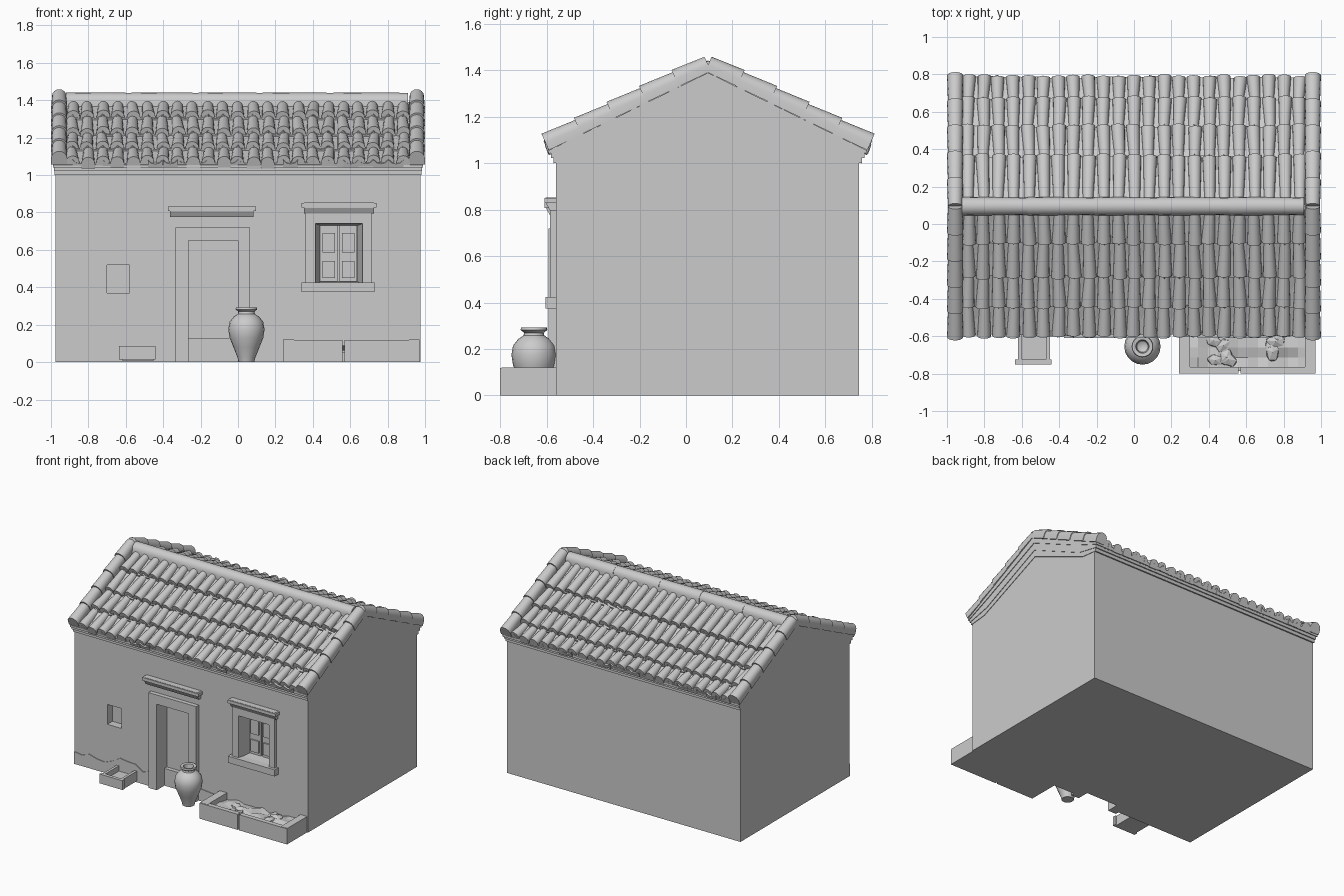
import bpy, bmesh, random
from math import sin, cos, pi, radians
from mathutils import Vector, Matrix

if "Cube" in bpy.data.objects:
    bpy.data.objects.remove(bpy.data.objects["Cube"])

random.seed(4)
RY, SLOPE = 0.095, 0.49          # ridge y position and roof pitch


def finish(name, bm, smooth=False):
    bmesh.ops.recalc_face_normals(bm, faces=bm.faces)
    me = bpy.data.meshes.new(name)
    bm.to_mesh(me)
    bm.free()
    ob = bpy.data.objects.new(name, me)
    bpy.context.collection.objects.link(ob)
    if smooth:
        bpy.ops.object.select_all(action='DESELECT')
        ob.select_set(True)
        bpy.context.view_layer.objects.active = ob
        bpy.ops.object.shade_smooth_by_angle(angle=radians(40))
    return ob


def loft(bm, prof, p0, p1, s0, s1, side=(1, 0, 0)):
    """Solid between two scaled copies of a profile."""
    p0, p1, side = Vector(p0), Vector(p1), Vector(side)
    up = (p1 - p0).cross(side).normalized()
    if up.z < 0:
        up = -up
    rings = []
    for p, s in ((p0, s0), (p1, s1)):
        sx, sy = s if isinstance(s, tuple) else (s, s)
        rings.append([bm.verts.new(p + side * u * sx + up * v * sy) for u, v in prof])
    n = len(prof)
    bm.faces.new(rings[0])
    bm.faces.new(rings[1][::-1])
    for i in range(n):
        j = (i + 1) % n
        bm.faces.new((rings[0][i], rings[1][i], rings[1][j], rings[0][j]))


def add_box(bm, x0, x1, y0, y1, z0, z1):
    m = Matrix.Translation(((x0 + x1) / 2, (y0 + y1) / 2, (z0 + z1) / 2))
    bmesh.ops.create_cube(bm, size=1, matrix=m @ Matrix.Diagonal((x1 - x0, y1 - y0, z1 - z0, 1)))


def boxes(name, *dims):
    bm = bmesh.new()
    for d in dims:
        add_box(bm, *d)
    return finish(name, bm)


def prism(name, pts, hx):
    """Extrude a y-z outline from -hx to hx."""
    bm = bmesh.new()
    f = bm.faces.new([bm.verts.new((-hx, y, z)) for y, z in pts])
    r = bmesh.ops.extrude_face_region(bm, geom=[f])
    bmesh.ops.translate(bm, vec=(2 * hx, 0, 0),
                        verts=[v for v in r['geom'] if isinstance(v, bmesh.types.BMVert)])
    return finish(name, bm)


SQUARE = [(-1, -1), (1, -1), (1, 1), (-1, 1)]
ARCH = [(cos(pi * i / 8), sin(pi * i / 8)) for i in range(9)] + [(-1, -.8), (1, -.8)]
PAN = [(-1, .55), (-.55, .12), (0, 0), (.55, .12), (1, .55), (1, -.5), (-1, -.5)]

# Walls with door, window and niche recesses
walls = prism("walls", [(-.56, 0), (.745, 0), (.745, 1.01), (.11, 1.27), (-.56, 1.01)], .977)
bm = bmesh.new()
add_box(bm, -.265, 0, -.7, -.47, -.1, .65)
add_box(bm, -.70, -.58, -.7, -.50, .37, .52)
loft(bm, SQUARE, (.54, -.62, .58), (.54, -.47, .58), (.135, .165), (.10, .15))
cutter = finish("recess_cutter", bm)
cutter.hide_render = True
cutter.hide_set(True)


def cut(ob):
    m = ob.modifiers.new("recesses", 'BOOLEAN')
    m.operation, m.object, m.solver = 'DIFFERENCE', cutter, 'EXACT'


cut(walls)

# Door surround, leaf and threshold
boxes("door_frame", (-.335, -.265, -.592, -.55, 0, .72), (0, .065, -.592, -.55, 0, .72),
      (-.265, 0, -.592, -.55, .65, .72))
boxes("door_threshold", (-.265, 0, -.50, -.46, 0, .13))

# Window surround, sill and shutters
cut(boxes("window_frame", (.36, .715, -.585, -.55, .42, .80)))
boxes("window_sill", (.34, .73, -.605, -.55, .375, .425))
bm = bmesh.new()
for x in (.485, .59):
    add_box(bm, x - .046, x + .046, -.485, -.465, .43, .73)
    for z0, z1 in ((.45, .54), (.585, .69)):
        add_box(bm, x - .033, x + .033, -.495, -.48, z0, z1)
finish("window_shutters", bm)

# Flared ledges above the door and window
for name, cx, hw, z in (("door_ledge", -.14, .235, .775), ("window_ledge", .54, .20, .795)):
    bm = bmesh.new()
    loft(bm, [(-.56, -.0), (-.585, 0), (-.602, .03), (-.605, .058), (-.56, .058)],
         (cx - hw + .012, 0, z), (cx + hw - .012, 0, z), 1, 1, (0, 1, 0))
    add_box(bm, cx - hw, cx + hw, -.61, -.55, z + .033, z + .056)
    finish(name, bm)

# Chipped plaster along the foot of the front wall
bm = bmesh.new()
for xs in ((-.976, -.335), (.065, .25)):
    n = max(2, int((xs[1] - xs[0]) / .06))
    top = [(xs[0] + (xs[1] - xs[0]) * i / n, .11 + random.uniform(-.035, .04)) for i in range(n + 1)]
    loft(bm, [(xs[0], 0)] + top + [(xs[1], 0)], (0, -.565, 0), (0, -.55, 0), 1, 1)
finish("chipped_plaster", bm)

# Stepped cornice bands following the gables and eaves
for i, (hx, y0, y1, ze, zk, inset, za) in enumerate((
        (.981, -.570, .757, 1.0, 1.015, .14, 1.24),
        (.985, -.582, .768, 1.022, 1.06, .18, 1.29),
        (.990, -.592, .780, 1.04, 1.13, .22, 1.345))):
    prism(f"cornice_band_{i + 1}",
          [(y0, ze), (y0 + inset, zk), (.11, za), (y1 - inset, zk), (y1, ze),
           (y1, 1.055), (RY, 1.39), (y0, 1.055)], hx)

# Roof tiles: hollow channels with arched covers, four courses on each slope
COLS, X0 = 23, -.885
PITCH = -2 * X0 / (COLS - 1)
covers, pans = bmesh.new(), bmesh.new()


def course(sgn, off, lift):
    return (RY + sgn * off, 1.39 - SLOPE * off + lift)


for sgn, ends in ((-1, (.02, .195, .375, .535, .69)), (1, (.02, .265, .425, .575, .69))):
    for a, b in zip(ends, ends[1:]):
        for c in range(COLS):
            x = X0 + c * PITCH
            j = [random.uniform(-.006, .006) for _ in range(4)]
            loft(covers, ARCH, (x + j[0], *course(sgn, a - .015, -.008)),
                 (x + j[1], *course(sgn, b + j[2], .016 + j[3] * .7)), .027, .036)
            if c < COLS - 1:
                xm = x + PITCH / 2
                loft(pans, PAN, (xm, *course(sgn, a - .015, -.008)),
                     (xm, *course(sgn, b + j[3], .010)), .036, .040)
finish("cover_tiles", covers, True)
finish("channel_tiles", pans, True)

# Verge tiles capping both gable ends
bm = bmesh.new()
for x in (-.956, .956):
    for sgn in (-1, 1):
        stops = (0, .14, .28, .42, .56, .70)
        for a, b in zip(stops, stops[1:]):
            a -= .012 if a else 0
            loft(bm, ARCH, (x, RY + sgn * a, 1.424 - SLOPE * a),
                 (x, RY + sgn * b, 1.431 - SLOPE * b), .038, .043)
finish("verge_tiles", bm, True)

# Ridge tiles, laid end to end
bm = bmesh.new()
xs = (-.91, -.56, -.2, .14, .52, .91)
for a, b in zip(xs, xs[1:]):
    loft(bm, ARCH, (a - .01, RY, 1.392), (b, RY, 1.394), .050, .046, (0, 1, 0))
finish("ridge_tiles", bm, True)

# Planter walls, rough soil and stones
boxes("planter_walls", (.24, .30, -.795, -.55, 0, .12), (.915, .97, -.795, -.55, 0, .12),
      (.24, .558, -.80, -.765, 0, .118), (.57, .97, -.80, -.765, 0, .118),
      (.25, .96, -.785, -.55, 0, .055))
bm = bmesh.new()
bmesh.ops.create_grid(bm, x_segments=12, y_segments=4, size=1,
                      matrix=Matrix.Translation((.61, -.66, .07)) @ Matrix.Diagonal((.32, .11, 1, 1)))
for v in bm.verts:
    v.co.z += random.uniform(-.012, .022)
for _ in range(9):
    s = random.uniform(.02, .04)
    m = Matrix.Translation((random.uniform(.34, .88), random.uniform(-.73, -.60), .075))
    m = m @ Matrix.Rotation(random.uniform(0, pi), 4, 'Z') @ Matrix.Diagonal((s * 1.5, s, s * .7, 1))
    bmesh.ops.create_icosphere(bm, subdivisions=1, radius=1, matrix=m)
finish("planter_soil", bm)

# Shallow trough left of the door
boxes("trough", (-.62, -.45, -.74, -.55, 0.01, .045), (-.62, -.60, -.73, -.55, .02, .085),
      (-.47, -.45, -.73, -.55, .02, .085), (-.635, -.44, -.75, -.725, .015, .085))

# Clay jar turned from a profile
JAR = [(0, 0), (.042, 0), (.048, .025), (.07, .08), (.09, .13), (.097, .175), (.09, .215),
       (.068, .243), (.045, .258), (.042, .27), (.058, .282), (.055, .293), (.036, .29),
       (.03, .25), (0, .23)]
bm = bmesh.new()
vs = [bm.verts.new((.045 + r, -.655, z)) for r, z in JAR]
es = [bm.edges.new(p) for p in zip(vs, vs[1:])]
bmesh.ops.spin(bm, geom=vs + es, cent=(.045, -.655, 0), axis=(0, 0, 1), angle=2 * pi, steps=20)
bmesh.ops.remove_doubles(bm, verts=bm.verts, dist=1e-4)
finish("clay_jar", bm, True)
